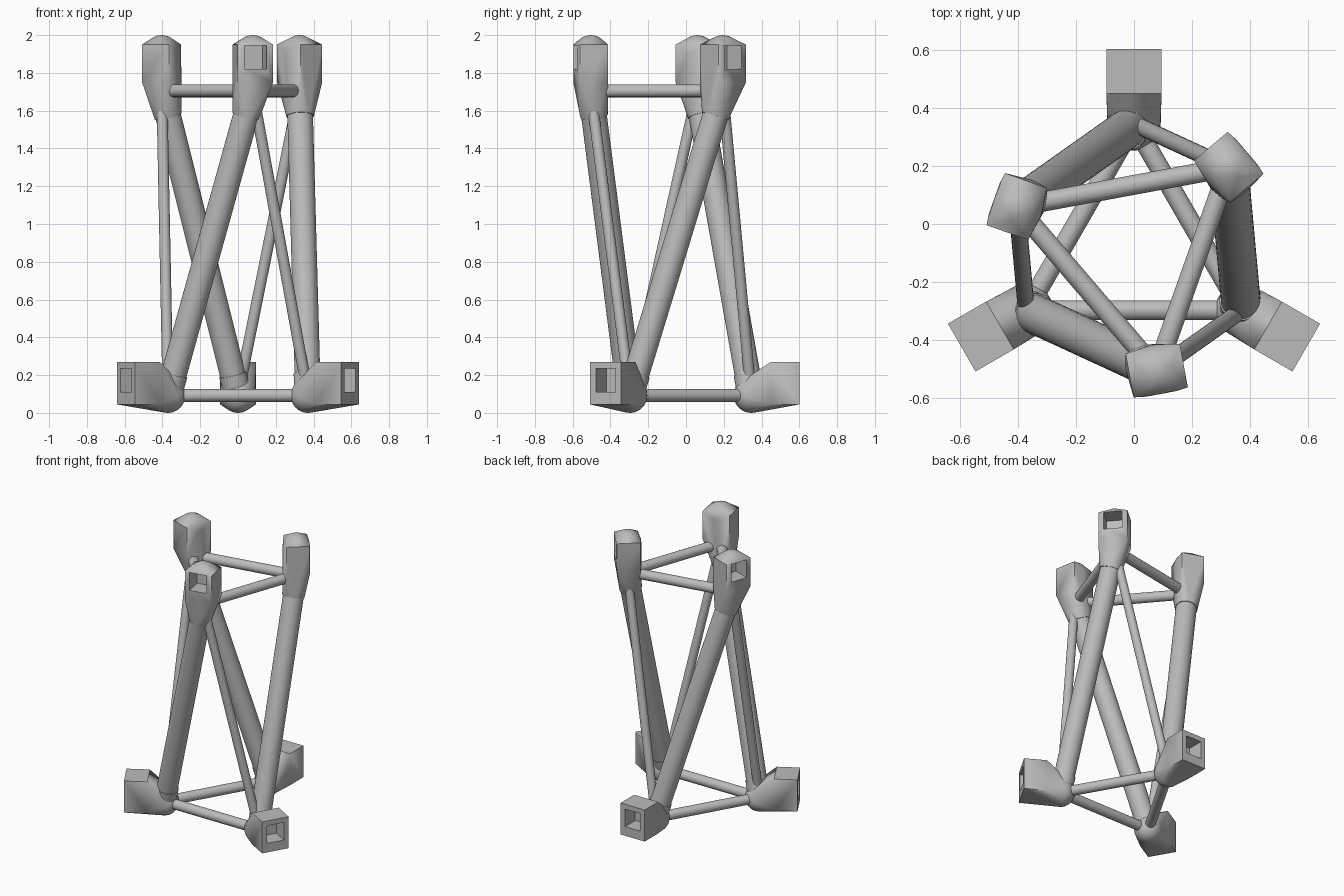
import bpy, bmesh, math
from mathutils import Vector, Matrix

if "Cube" in bpy.data.objects:
    bpy.data.objects.remove(bpy.data.objects["Cube"])

CENTRE = Vector((0, -0.083, 0))
R = 0.428                      # radius of both joint triangles
BOT_Z, TOP_Z = 0.092, 1.705    # joint heights
BALL = 0.092

grey = bpy.data.materials.new("light_grey")
grey.diffuse_color = (0.5, 0.5, 0.5, 1)
grey.use_nodes = True
grey.node_tree.nodes["Principled BSDF"].inputs["Base Color"].default_value = grey.diffuse_color


def finish(name, bm):
    me = bpy.data.meshes.new(name)
    bmesh.ops.recalc_face_normals(bm, faces=bm.faces)
    bm.to_mesh(me)
    bm.free()
    me.materials.append(grey)
    ob = bpy.data.objects.new(name, me)
    bpy.context.collection.objects.link(ob)
    return ob


def smooth(ob):
    bpy.ops.object.select_all(action='DESELECT')
    ob.select_set(True)
    bpy.context.view_layer.objects.active = ob
    bpy.ops.object.shade_smooth_by_angle(angle=math.radians(28))


def joint(deg, z):
    a = math.radians(deg)
    return CENTRE + Vector((R * math.cos(a), R * math.sin(a), z))


def tube(name, a, b, r):
    bm = bmesh.new()
    d = b - a
    m = Matrix.Translation((a + b) / 2) @ d.to_track_quat('Z', 'Y').to_matrix().to_4x4()
    bmesh.ops.create_cone(bm, cap_ends=True, segments=32, radius1=r, radius2=r,
                          depth=d.length, matrix=m)
    smooth(finish(name, bm))


def frame(deg):
    # local x points radially outward, y is tangential
    return Matrix.Translation(CENTRE) @ Matrix.Rotation(math.radians(deg), 4, 'Z')


def box(bm, m, x0, x1, w, z0, z1):
    s = Matrix.Diagonal((x1 - x0, w, z1 - z0, 1))
    t = Matrix.Translation(((x0 + x1) / 2, 0, (z0 + z1) / 2))
    bmesh.ops.create_cube(bm, size=1, matrix=m @ t @ s)


def hull_socket(name, bm, m, window):
    # wrap the pieces in one skin, then cut the square socket
    res = bmesh.ops.convex_hull(bm, input=bm.verts)
    junk = {g for k in ("geom_interior", "geom_unused") for g in res[k]
            if isinstance(g, bmesh.types.BMVert) and g.is_valid}
    bmesh.ops.delete(bm, geom=list(junk), context='VERTS')
    keep = {f for f in res["geom"] if isinstance(f, bmesh.types.BMFace) and f.is_valid}
    bmesh.ops.delete(bm, geom=[f for f in bm.faces if f not in keep], context='FACES')
    bmesh.ops.dissolve_limit(bm, angle_limit=0.01, verts=bm.verts, edges=bm.edges)
    ob = finish(name, bm)
    cb = bmesh.new()
    box(cb, m, *window)
    cutter = finish("socket_cutter", cb)
    cutter.hide_render = True
    mod = ob.modifiers.new("socket", 'BOOLEAN')
    mod.operation, mod.solver, mod.object = 'DIFFERENCE', 'EXACT', cutter
    bpy.context.view_layer.objects.active = ob
    bpy.ops.object.modifier_apply(modifier="socket")
    bpy.data.objects.remove(cutter)
    smooth(ob)


def ball(bm, p, r):
    bmesh.ops.create_uvsphere(bm, u_segments=32, v_segments=16, radius=r,
                              matrix=Matrix.Translation(p))


for i in range(3):
    low = 90 + 120 * i
    high = low + 70.5
    foot, head = joint(low, BOT_Z), joint(high, TOP_Z)
    axis = (head - foot).normalized()

    # main leg, thin brace and the two triangle rails
    tube(f"main_leg_{i}", foot, head, 0.068)
    tube(f"thin_brace_{i}", foot, joint(low - 49.5, TOP_Z), 0.029)
    tube(f"lower_rail_{i}", foot, joint(low + 120, BOT_Z), 0.034)
    tube(f"upper_rail_{i}", head, joint(high + 120, TOP_Z), 0.034)

    # lower connector: ball blended into an outward box, with a leg collar
    m = frame(low)
    bm = bmesh.new()
    ball(bm, foot, BALL)
    box(bm, m, 0.533, 0.685, 0.19, 0.045, 0.27)
    hull_socket(f"lower_connector_{i}", bm, m, (0.57, 0.75, 0.12, 0.11, 0.235))
    tube(f"lower_collar_{i}", foot, foot + axis * 0.12, 0.073)

    # upper connector: domed box tapering to the leg collar
    m = frame(high)
    bm = bmesh.new()
    ball(bm, joint(high, 2.0 - 0.09), 0.09)
    box(bm, m, 0.353, 0.505, 0.19, 1.75, 1.95)
    end = head - axis * 0.14
    rot = axis.to_track_quat('Z', 'Y').to_matrix().to_4x4()
    bmesh.ops.create_cone(bm, cap_ends=True, segments=32, radius1=0.073, radius2=0.073,
                          depth=0.03, matrix=Matrix.Translation(end + axis * 0.015) @ rot)
    hull_socket(f"upper_connector_{i}", bm, m, (0.39, 0.57, 0.12, 1.82, 1.946))
